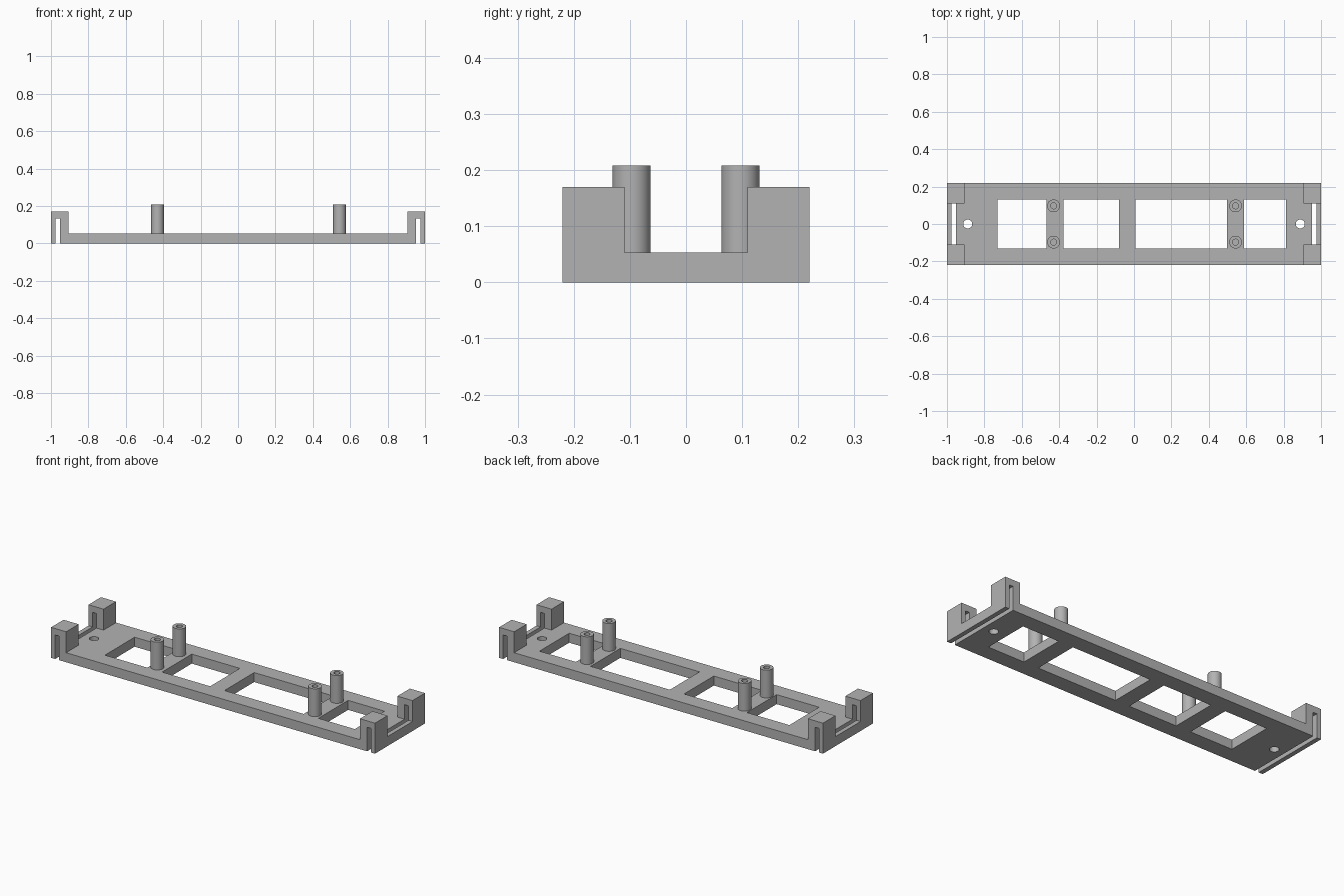
import bpy

cube = bpy.data.objects.get("Cube")
if cube:
    bpy.data.objects.remove(cube, do_unlink=True)

grey = bpy.data.materials.new("grey plastic")
grey.use_nodes = True
colour = (0.45, 0.45, 0.45, 1)
grey.diffuse_color = colour
grey.node_tree.nodes["Principled BSDF"].inputs["Base Color"].default_value = colour

WIDTH, PLATE, BLOCK_TOP, POST_TOP = 0.22, 0.053, 0.17, 0.208
BLOCK_X, NOTCH_Y, WINDOW_Y = 0.907, 0.11, 0.131


def box(name, x0, x1, y0, y1, z0, z1):
    bpy.ops.mesh.primitive_cube_add(size=1, location=((x0 + x1) / 2, (y0 + y1) / 2, (z0 + z1) / 2))
    ob = bpy.context.object
    ob.name = name
    ob.scale = (x1 - x0, y1 - y0, z1 - z0)
    bpy.ops.object.transform_apply(location=False, rotation=False, scale=True)
    return ob


def cylinder(name, x, y, radius, z0, z1):
    bpy.ops.mesh.primitive_cylinder_add(vertices=48, radius=radius, depth=z1 - z0,
                                        location=(x, y, (z0 + z1) / 2))
    bpy.context.object.name = name
    return bpy.context.object


def cut(target, cutter):
    """Subtract the cutter, then discard it."""
    mod = target.modifiers.new("cut", "BOOLEAN")
    mod.operation, mod.solver, mod.object = "DIFFERENCE", "EXACT", cutter
    bpy.ops.object.select_all(action="DESELECT")
    bpy.context.view_layer.objects.active = target
    target.select_set(True)
    bpy.ops.object.modifier_apply(modifier=mod.name)
    bpy.data.objects.remove(cutter, do_unlink=True)


def finish(ob):
    ob.data.materials.clear()
    ob.data.materials.append(grey)
    bpy.ops.object.select_all(action="DESELECT")
    bpy.context.view_layer.objects.active = ob
    ob.select_set(True)
    bpy.ops.object.shade_smooth_by_angle(angle=0.6)


# Mounting frame: base plate with four raised corner blocks
frame = box("mounting_frame", -1, 1, -WIDTH, WIDTH, 0, BLOCK_TOP)
cut(frame, box("cutter", -BLOCK_X, BLOCK_X, -1, 1, PLATE, 1))
cut(frame, box("cutter", -2, 2, -NOTCH_Y, NOTCH_Y, PLATE, 1))

# Thin slots and screw holes at both ends
for side in (-1, 1):
    a, b = sorted((side * 0.951, side * 0.975))
    cut(frame, box("cutter", a, b, -1, 1, -1, 0.134))
    cut(frame, cylinder("cutter", side * 0.889, 0, 0.024, -1, 1))

# Rectangular windows through the plate
for x0, x1 in ((-0.73, -0.468), (-0.377, -0.08), (0.008, 0.497), (0.588, 0.813)):
    cut(frame, box("cutter", x0, x1, -WINDOW_Y, WINDOW_Y, -1, 1))
finish(frame)

# Hollow standoff posts on the cross bars
for x, end in ((-0.43, "right"), (0.543, "left")):
    for y, row in ((-0.097, "front"), (0.097, "back")):
        post = cylinder(f"{row}_{end}_post", x, y, 0.034, PLATE - 0.01, POST_TOP)
        cut(post, cylinder("cutter", x, y, 0.016, PLATE, 1))
        finish(post)
